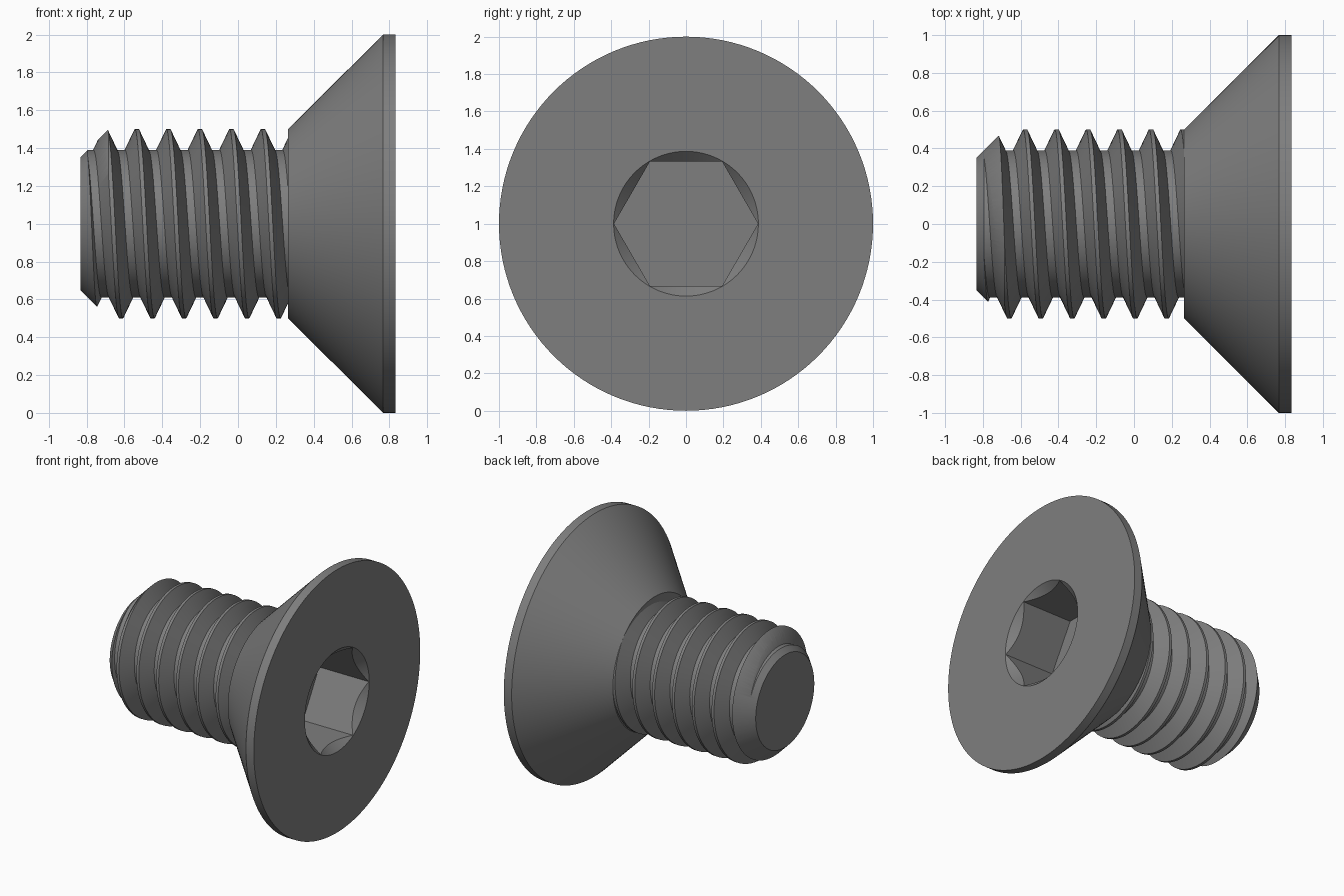
import bpy, bmesh, math
from mathutils import Matrix, Vector

if "Cube" in bpy.data.objects:
    bpy.data.objects.remove(bpy.data.objects["Cube"])

steel = bpy.data.materials.new("dark_steel")
steel.use_nodes = True
colour = (0.21, 0.21, 0.21, 1)
steel.diffuse_color = colour
steel.node_tree.nodes["Principled BSDF"].inputs["Base Color"].default_value = colour

TIP, NECK, FACE = -0.833, 0.265, 0.833   # stations along the screw axis
PITCH, ROOT, CREST = 1 / 6, 0.39, 0.5
SEGS = 128


def on_axis(x, r, a):
    """Point at angle a, measured from +z towards +y, around the screw axis."""
    return Vector((x, r * math.sin(a), 1 + r * math.cos(a)))


def finish(name, bm):
    bmesh.ops.recalc_face_normals(bm, faces=bm.faces)
    mesh = bpy.data.meshes.new(name)
    bm.to_mesh(mesh)
    bm.free()
    ob = bpy.data.objects.new(name, mesh)
    bpy.context.collection.objects.link(ob)
    mesh.materials.append(steel)
    return ob


def lathe(name, profile, segs=SEGS, turn=0.0):
    """Closed solid of revolution from (x, radius) pairs, flat capped."""
    bm = bmesh.new()
    rings = [[bm.verts.new(on_axis(x, r, turn + math.tau * i / segs))
              for i in range(segs)] for x, r in profile]
    for a, b in zip(rings, rings[1:]):
        for i in range(segs):
            j = (i + 1) % segs
            bm.faces.new((a[i], a[j], b[j], b[i]))
    bm.faces.new(rings[0])
    bm.faces.new(rings[-1])
    return finish(name, bm)


def thread_rod(name, turns):
    """Endless-looking helical ridge, closed by a fan at each end."""
    bm = bmesh.new()
    crest, root = PITCH / 16, PITCH * 3 / 8
    tooth = [(-root, ROOT), (-crest, CREST), (crest, CREST), (root, ROOT)]
    start = -0.535 - 3 * PITCH
    cols = []
    for i in range(SEGS):
        turn = i / SEGS
        cols.append([bm.verts.new(on_axis(start + (k - turn) * PITCH + dx, r, math.tau * turn))
                     for k in range(turns) for dx, r in tooth])
    step = len(tooth)
    for i in range(SEGS):
        a = cols[i]
        b = cols[i + 1] if i + 1 < SEGS else cols[0]
        if i + 1 == SEGS:
            a = a[step:]          # the seam climbs by one tooth
        for m in range(min(len(a), len(b)) - 1):
            bm.faces.new((a[m], a[m + 1], b[m + 1], b[m]))
    ends = [bm.verts.new((x, 0, 1)) for x in (-1.6, 1.4)]
    for e in [e for e in bm.edges if e.is_boundary]:
        low = e.verts[0].co.x < -0.3
        bm.faces.new((e.verts[0], e.verts[1], ends[0] if low else ends[1]))
    return finish(name, bm)


def boolean(ob, cutter, operation):
    mod = ob.modifiers.new(operation.lower(), "BOOLEAN")
    mod.operation, mod.object, mod.solver = operation, cutter, "EXACT"
    bpy.context.view_layer.objects.active = ob
    bpy.ops.object.modifier_apply(modifier=mod.name)
    bpy.data.objects.remove(cutter)


def smooth(ob):
    bpy.ops.object.select_all(action="DESELECT")
    ob.select_set(True)
    bpy.context.view_layer.objects.active = ob
    bpy.ops.object.shade_smooth_by_angle(angle=math.radians(25))


# Countersunk head with a chamfered hexagon socket
head = lathe("countersunk_head", [(NECK, CREST), (0.767, 1), (FACE, 1)])
HEX, DEPTH = 0.385, 0.42
boolean(head, lathe("socket_cutter", [(FACE - DEPTH, HEX), (FACE + 0.1, HEX)], 6, math.pi / 2),
        "DIFFERENCE")
rim = HEX * 1.005
boolean(head, lathe("chamfer_cutter", [(FACE - 0.1, rim - 0.1), (FACE + 0.1, rim + 0.1)]),
        "DIFFERENCE")
smooth(head)

# Threaded shank, trimmed to a chamfered tip
shank = thread_rod("threaded_shank", 12)
blank = lathe("shank_blank", [(TIP, 0.352), (TIP + 0.2, 0.552), (NECK + 0.03, 0.552)])
boolean(shank, blank, "INTERSECT")
smooth(shank)
